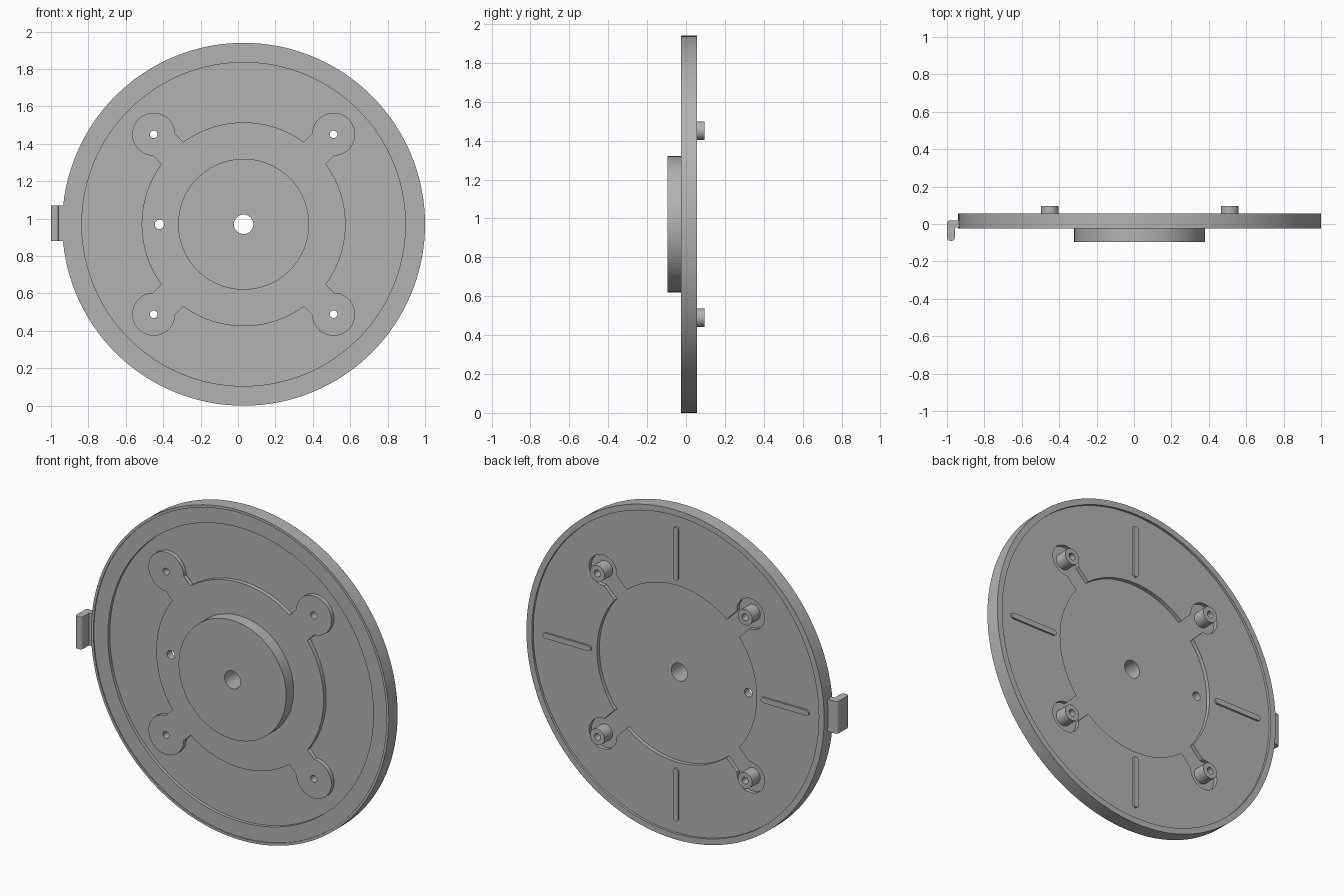
import bpy, bmesh
from math import sin, cos, asin, pi
from mathutils import Vector, Matrix

cube = bpy.data.objects.get("Cube")
if cube:
    bpy.data.objects.remove(cube, do_unlink=True)

CX, CZ = 0.03, 0.97          # disc axis
FRONT, BACK = -0.025, 0.057  # faces of the rim
FLOOR = 0.02                 # floor of the rear pocket
POST = 0.481                 # offset of the mounting posts

grey = bpy.data.materials.new("plain grey")
grey.use_nodes = True
grey.diffuse_color = (0.45, 0.45, 0.45, 1)
grey.node_tree.nodes["Principled BSDF"].inputs["Base Color"].default_value = grey.diffuse_color


def finish(bm, name):
    bmesh.ops.recalc_face_normals(bm, faces=bm.faces)
    mesh = bpy.data.meshes.new(name)
    bm.to_mesh(mesh)
    bm.free()
    mesh.materials.append(grey)
    obj = bpy.data.objects.new(name, mesh)
    bpy.context.collection.objects.link(obj)
    return obj


def prism(name, outline, y0, y1):
    """Extrude an outline, given around the disc axis, from y0 to y1."""
    bm = bmesh.new()
    face = bm.faces.new([bm.verts.new((CX + x, y0, CZ + z)) for x, z in outline])
    moved = bmesh.ops.extrude_face_region(bm, geom=[face])["geom"]
    bmesh.ops.translate(bm, vec=(0, y1 - y0, 0),
                        verts=[v for v in moved if isinstance(v, bmesh.types.BMVert)])
    return finish(bm, name)


def arc(x, z, r, a0, a1, n):
    return [(x + r * cos(a0 + (a1 - a0) * i / n), z + r * sin(a0 + (a1 - a0) * i / n))
            for i in range(n + 1)]


def circle(x, z, r, n=48):
    return arc(x, z, r, 0, 2 * pi, n)[:-1]


def lobed(radius, lobe, half_neck):
    """Circle with four round lobes on short diagonal necks."""
    a, b = asin(half_neck / radius), pi - asin(half_neck / lobe)
    points = []
    for k in range(4):
        d = pi / 4 + k * pi / 2
        x, z = POST * 2 ** 0.5 * cos(d), POST * 2 ** 0.5 * sin(d)
        points += arc(x, z, lobe, d - b, d + b, 28)
        points += arc(0, 0, radius, d + a, d + pi / 2 - a, 24)
    return points


def boolean(obj, tool, operation):
    """Apply a boolean and discard the tool object."""
    mod = obj.modifiers.new(operation, "BOOLEAN")
    mod.operation, mod.object, mod.solver = operation, tool, "EXACT"
    bpy.context.view_layer.update()
    graph = bpy.context.evaluated_depsgraph_get()
    mesh = bpy.data.meshes.new_from_object(obj.evaluated_get(graph))
    obj.modifiers.clear()
    obj.data = mesh
    bpy.data.objects.remove(tool, do_unlink=True)


# Round plate: lip, flange and front recess, then the shallow rear dish
profile = [(0, 0), (0.865, 0), (0.865, FRONT + 0.006), (0.955, FRONT + 0.006),
           (0.955, FRONT), (0.97, FRONT), (0.97, BACK), (0.935, BACK),
           (0.935, 0.043), (0, 0.043)]
bm = bmesh.new()
verts = [bm.verts.new((CX + r, y, CZ)) for r, y in profile]
edges = [bm.edges.new(pair) for pair in zip(verts, verts[1:])]
bmesh.ops.spin(bm, geom=verts + edges, cent=(CX, 0, CZ), axis=(0, 1, 0),
               angle=2 * pi, steps=128, use_merge=True)
bmesh.ops.remove_doubles(bm, verts=bm.verts, dist=0.0001)
plate = finish(bm, "round_plate")
boolean(plate, prism("pocket_cutter", lobed(0.52, 0.09, 0.058), -0.2, 0.2), "DIFFERENCE")

# Lobed centre pad with hub and rear posts, drilled through
pad = prism("centre_pad", lobed(0.545, 0.115, 0.083), FRONT, FLOOR)
boolean(pad, prism("hub", circle(0, 0, 0.35, 96), -0.095, 0), "UNION")
corners = [(sx * POST, sz * POST) for sx in (-1, 1) for sz in (-1, 1)]
for x, z in corners:
    boolean(pad, prism("post", circle(x, z, 0.047), 0, 0.095), "UNION")
for x, z, r in [(0, 0, 0.052), (-0.45, 0, 0.025)] + [(x, z, 0.02) for x, z in corners]:
    boolean(pad, prism("drill", circle(x, z, r), -0.2, 0.2), "DIFFERENCE")

# Four round-ended ribs on the rear face
parts = [plate, pad]
for k, side in enumerate(("left", "top", "right", "bottom")):
    d = k * pi / 2
    inner, outer, r = 0.57, 0.85, 0.016
    outline = arc(outer * cos(d), outer * sin(d), r, d - pi / 2, d + pi / 2, 12)
    outline += arc(inner * cos(d), inner * sin(d), r, d + pi / 2, d + 3 * pi / 2, 12)
    parts.append(prism(side + "_rib", outline, 0.035, 0.054))

# Hooked side tab with rounded outer corners
bm = bmesh.new()
hook = [(-0.92, -0.018), (-0.957, -0.018), (-0.957, -0.09), (-1, -0.09), (-1, 0.02), (-0.92, 0.02)]
face = bm.faces.new([bm.verts.new((x, y, 0.88)) for x, y in hook])
moved = bmesh.ops.extrude_face_region(bm, geom=[face])["geom"]
bmesh.ops.translate(bm, vec=(0, 0, 0.19), verts=[v for v in moved if isinstance(v, bmesh.types.BMVert)])
corner_edges = [e for e in bm.edges
                if abs(e.verts[0].co.z - e.verts[1].co.z) > 0.1
                and (e.verts[0].co.x < -0.99 or e.verts[0].co.y < -0.08)]
bmesh.ops.bevel(bm, geom=corner_edges, offset=0.018, segments=5, profile=0.5, affect="EDGES")
parts.append(finish(bm, "side_tab"))

# Smooth curved walls, keep sharp rims
bpy.ops.object.select_all(action="DESELECT")
for obj in parts:
    obj.select_set(True)
bpy.context.view_layer.objects.active = plate
bpy.ops.object.shade_smooth_by_angle(angle=pi / 6)
